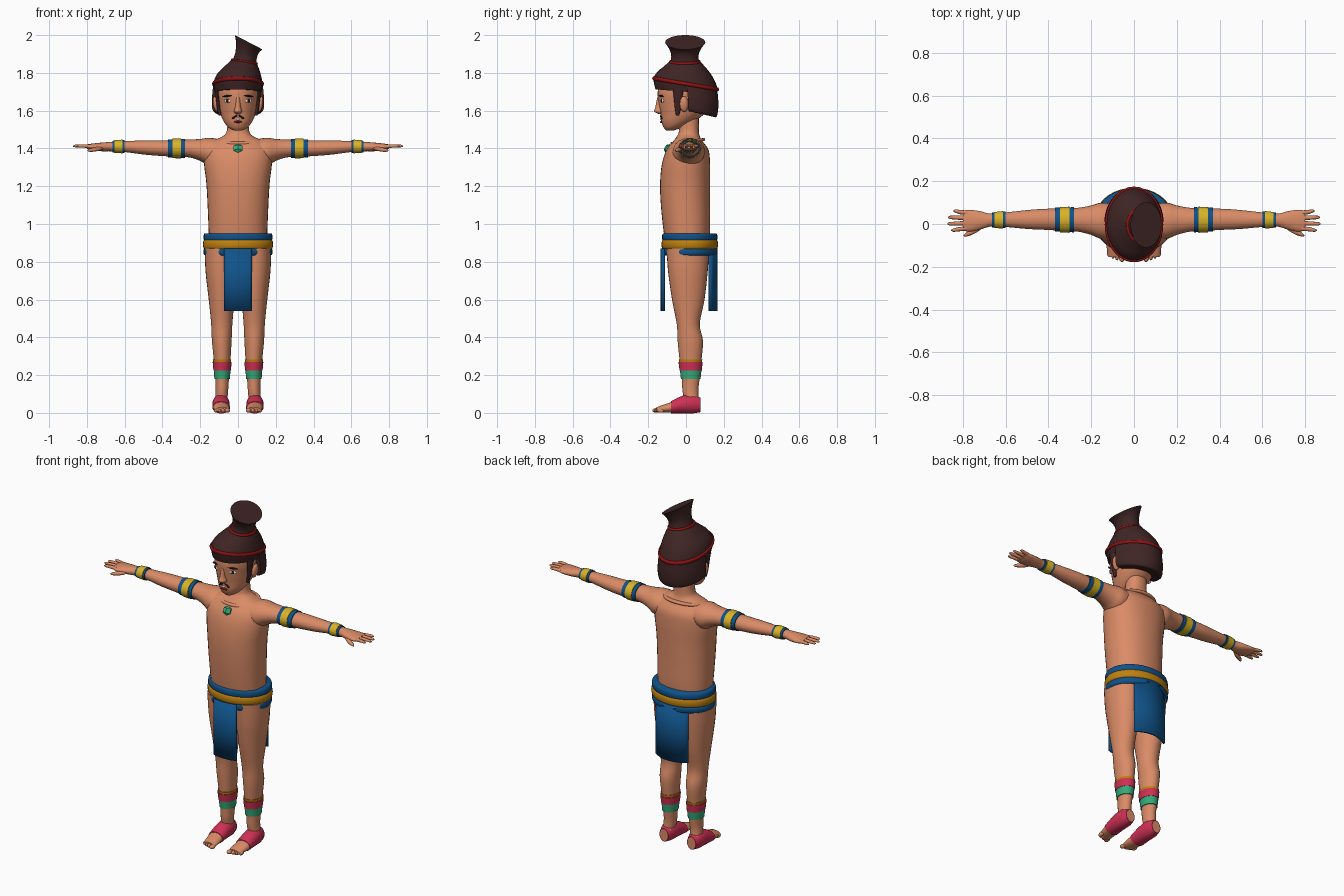
import bpy, bmesh, math
from mathutils import Vector, Euler

cube = bpy.data.objects.get("Cube")
if cube:
    bpy.data.objects.remove(cube, do_unlink=True)


def material(name, *rgb):
    m = bpy.data.materials.new(name)
    m.use_nodes = True
    m.diffuse_color = (*rgb, 1)
    m.node_tree.nodes["Principled BSDF"].inputs["Base Color"].default_value = (*rgb, 1)
    return m


SKIN = material("skin", .70, .26, .135)
HAIR = material("dark brown hair", .05, .018, .018)
RED = material("deep red", .28, .006, .006)
BLUE = material("blue cloth", .005, .085, .25)
GOLD = material("gold cloth", .52, .22, .005)
YELLOW = material("yellow metal", .70, .45, .02)
PINK = material("magenta cloth", .62, .03, .09)
GREEN = material("jade green", .035, .40, .19)
WHITE = material("white", .8, .78, .72)
BLACK = material("near black", .012, .008, .008)


def finish(name, bm, mat, angle=45):
    bmesh.ops.recalc_face_normals(bm, faces=bm.faces)
    me = bpy.data.meshes.new(name)
    bm.to_mesh(me)
    bm.free()
    me.materials.append(mat)
    ob = bpy.data.objects.new(name, me)
    bpy.context.collection.objects.link(ob)
    bpy.ops.object.select_all(action='DESELECT')
    ob.select_set(True)
    bpy.context.view_layer.objects.active = ob
    if angle:
        bpy.ops.object.shade_smooth_by_angle(angle=math.radians(angle))
    return ob


def refine(rings, k=4):
    """Smooth a list of rings with a spline through every number."""
    rings = [tuple(r) + (0,) * (7 - len(r)) for r in rings]
    p = [rings[0]] + rings + [rings[-1]]
    out = []
    for i in range(1, len(p) - 2):
        for j in range(k):
            f = j / k
            out.append(tuple(
                b + f * .5 * (c - a + f * (2*a - 5*b + 4*c - d + f * (3*(b - c) + d - a)))
                for a, b, c, d in zip(p[i-1], p[i], p[i+1], p[i+2])))
    return out + [rings[-1]]


def loft(name, rings, mat, axis='Z', n=28, power=1, side=1, half=False):
    """Skin elliptical rings (t, u, v, ru, rv, slope_u, slope_v) set along an axis."""
    bm = bmesh.new()
    loops = []
    for r in rings:
        t, u, v, ru, rv, su, sv = tuple(r) + (0,) * (7 - len(r))
        loop = []
        for i in range(n):
            a = math.pi * i / (n - 1) if half else 2 * math.pi * i / n
            c, s = math.cos(a), math.sin(a)
            du = ru * math.copysign(abs(c) ** power, c)
            dv = rv * math.copysign(abs(s) ** power, s)
            w = t + su * du + sv * dv
            x, y, z = {'X': (w, u + du, v + dv), 'Y': (u + du, w, v + dv),
                       'Z': (u + du, v + dv, w)}[axis]
            loop.append(bm.verts.new((x * side, y, z)))
        loops.append(loop)
    for lo, hi in zip(loops, loops[1:]):
        for i in range(n):
            j = (i + 1) % n
            bm.faces.new((lo[i], lo[j], hi[j], hi[i]))
    bm.faces.new(loops[0][::-1])
    bm.faces.new(loops[-1])
    return finish(name, bm, mat)


def sample(rings, t):
    for a, b in zip(rings, rings[1:]):
        if a[0] <= t <= b[0]:
            f = (t - a[0]) / (b[0] - a[0])
            return tuple(p + (q - p) * f for p, q in zip(a, b))


def band(name, rings, t0, t1, grow, mat, axis, side):
    """A cuff that follows the limb between two stations."""
    cuff = []
    for i in range(5):
        r = list(sample(rings, t0 + (t1 - t0) * i / 4))
        r[3] += grow
        r[4] += grow
        cuff.append(r)
    loft(name, cuff, mat, axis, side=side)


def hoop(name, t, height, ring, mat, bulge=.008):
    """A rounded band around the body."""
    u, v, ru, rv, su, sv = ring
    rows = []
    for i in range(7):
        a = math.pi * (i / 6 - .5)
        g = bulge * math.cos(a)
        rows.append((t + height / 2 * math.sin(a), u, v, ru + g, rv + g, su, sv))
    loft(name, rows, mat, n=36)


def blob(name, loc, size, mat, rot=(0, 0, 0), seg=16):
    bm = bmesh.new()
    bmesh.ops.create_uvsphere(bm, u_segments=seg, v_segments=seg // 2, radius=1)
    e = Euler(rot).to_matrix()
    for v in bm.verts:
        v.co = e @ Vector(c * s for c, s in zip(v.co, size)) + Vector(loc)
    return finish(name, bm, mat, 0 if seg < 10 else 60)


# Torso and neck
loft("torso", refine([
    (.79, 0, .01, .15, .10), (.95, 0, .005, .155, .122), (1.1, 0, -.003, .161, .13),
    (1.22, 0, -.005, .168, .132), (1.32, 0, 0, .18, .127), (1.39, 0, .008, .178, .112),
    (1.435, 0, .01, .145, .08), (1.462, 0, .012, .085, .062), (1.49, 0, .015, .06, .053),
    (1.56, 0, .015, .056, .053), (1.62, 0, .015, .056, .053)]), SKIN, n=36, power=.9)
hoop("necklace", 1.437, .016, (0, .01, .118, .083, 0, .12), SKIN, .009)
blob("pendant", (0, -.098, 1.40), (.03, .017, .026), GREEN, (-.5, 0, 0), 6)

# Belt and hanging cloths
for name, z, h, g, mat in (("belt_top", .93, .042, 0, BLUE), ("belt_bottom", .853, .038, 0, BLUE),
                           ("belt_sash", .892, .048, .003, GOLD)):
    hoop(name, z, h, (0, .02, .175 + g, .139 + g, 0, 0), mat)


def cloth(name, half_width, y_mid, y_edge, thick):
    bm = bmesh.new()
    cols = []
    for i in range(11):
        f = i / 5 - 1
        y = y_mid + (y_edge - y_mid) * f * f
        cols.append([bm.verts.new((half_width * f, y, z)) for z in (.54, .70, .87)])
    for a, b in zip(cols, cols[1:]):
        for j in range(2):
            bm.faces.new((a[j], b[j], b[j+1], a[j+1]))
    ob = finish(name, bm, BLUE)
    mod = ob.modifiers.new("thickness", 'SOLIDIFY')
    mod.thickness, mod.offset = thick, 0


cloth("front_cloth", .072, -.129, -.118, .012)
cloth("back_cloth", .105, .162, .125, .012)

# Limbs, built once per side
LEG = refine([(.06, .09, .03, .033, .038), (.12, .085, .023, .033, .042), (.18, .084, .025, .036, .047),
              (.28, .084, .024, .044, .058), (.38, .086, .023, .052, .067), (.47, .086, .012, .056, .061),
              (.60, .087, .012, .068, .086), (.75, .091, .01, .081, .105), (.87, .092, .01, .084, .113)])
ARM = refine([(.08, .01, 1.385, .08, .06), (.15, .015, 1.382, .085, .074), (.20, .018, 1.392, .069, .058),
              (.26, .02, 1.40, .056, .047), (.33, .02, 1.40, .052, .044), (.42, .022, 1.402, .049, .041),
              (.50, .021, 1.405, .044, .037), (.60, .02, 1.41, .034, .029), (.67, .018, 1.41, .03, .025),
              (.72, .017, 1.408, .043, .023), (.77, .015, 1.408, .051, .018), (.80, .016, 1.41, .046, .011)])
FOOT = refine([(-.155, .082, .016, .036, .014), (-.12, .085, .022, .041, .021), (-.08, .089, .029, .043, .028),
               (-.03, .09, .042, .042, .041), (.01, .09, .048, .041, .047), (.05, .09, .048, .039, .046),
               (.078, .09, .042, .025, .034)])

for s, tag in ((1, "left_"), (-1, "right_")):
    loft(tag + "leg", LEG, SKIN, side=s)
    for part, a, b, g, mat in (("green_legband", .18, .225, .005, GREEN),
                               ("magenta_legband", .225, .27, .007, PINK),
                               ("gold_legband", .27, .283, .004, GOLD)):
        band(tag + part, LEG, a, b, g, mat, 'Z', s)
    loft(tag + "foot", FOOT, SKIN, 'Y', side=s)
    band(tag + "foot_wrap", FOOT, -.08, .0779, .004, PINK, 'Y', s)
    for i in range(4):
        big = i == 0
        blob(tag + "toe", (s * (.056 + .019 * i + .004 * (not big)), -.158 + .008 * i, .013),
             (.014 if big else .01, .02, .012), SKIN)

    loft(tag + "arm", ARM, SKIN, 'X', side=s)
    for part, a, b, g, mat in (("upper_armlet", .28, .37, .005, BLUE), ("upper_armlet_centre", .302, .346, .008, YELLOW),
                               ("bracelet", .60, .665, .005, BLUE), ("bracelet_centre", .612, .653, .008, YELLOW)):
        band(tag + part, ARM, a, b, g, mat, 'X', s)
    for i, tip in enumerate((.855, .873, .87, .845)):
        y = -.02 + .024 * i
        spread = y + (y - .016) * .25
        loft(tag + "finger", [(.78, y, 1.41, .011, .010), (.82, (y + spread) / 2, 1.413, .010, .009),
                              (tip - .01, spread, 1.413, .008, .007), (tip, spread, 1.412, .003, .003)],
             SKIN, 'X', n=10, side=s)
    blob(tag + "thumb", (s * .755, -.036, 1.395), (.048, .012, .011), SKIN, (0, .15 * s, -.45 * s))

# Head
HEAD = refine([(1.495, 0, -.085, .022, .02), (1.51, 0, -.07, .05, .048), (1.54, 0, -.045, .074, .085),
               (1.58, 0, -.02, .092, .114), (1.63, 0, -.003, .104, .14), (1.70, 0, 0, .113, .15),
               (1.78, 0, 0, .10, .13)])
loft("head", HEAD, SKIN, n=36)
loft("nose", refine([(1.583, 0, -.132, .012, .014), (1.596, 0, -.138, .022, .03),
                     (1.62, 0, -.138, .015, .024), (1.67, 0, -.138, .010, .014)]), SKIN, n=16)


def on_face(x, z):
    _, _, cy, rx, ry = sample(HEAD, z)[:5]
    return (x, cy - ry * math.sqrt(1 - (x / rx) ** 2), z)


for s, tag in ((1, "left_"), (-1, "right_")):
    turn = .42 * s
    blob(tag + "eye_white", on_face(s * .055, 1.652), (.021, .005, .010), WHITE, (0, 0, turn))
    blob(tag + "iris", on_face(s * .055, 1.652), (.010, .008, .010), BLACK, (0, 0, turn))
    blob(tag + "eyebrow", on_face(s * .055, 1.678), (.030, .006, .005), BLACK, (0, .12 * s, turn))
    blob(tag + "moustache", on_face(s * .019, 1.566), (.019, .006, .005), BLACK, (0, .6 * s, .2 * s))
    blob(tag + "ear", (s * .118, -.01, 1.635), (.014, .024, .042), SKIN, (0, .15 * s, 0))
    loft(tag + "sideburn", [(1.575, .095, -.045, .008, .008), (1.61, .102, -.043, .009, .016),
                            (1.72, .112, -.04, .012, .03)], HAIR, n=12, side=s)
blob("teeth", on_face(0, 1.556), (.009, .005, .007), WHITE)
blob("lips", on_face(0, 1.541), (.022, .007, .006), RED)

# Hair: back mass, cap, topknot and ties
loft("back_hair", refine([(1.597, 0, .015, .105, .12, 0, -.2), (1.605, 0, .012, .134, .15, 0, -.25),
                          (1.66, 0, .01, .138, .162, 0, -.2), (1.73, 0, .005, .132, .162, 0, -.17)]),
     HAIR, half=True)
loft("hair_cap", refine([(1.70, 0, -.002, .122, .16, 0, -.08), (1.742, 0, -.002, .13, .17, 0, -.17),
                         (1.79, .004, -.002, .117, .147, 0, -.12), (1.83, .016, -.004, .092, .112, 0, -.05),
                         (1.865, .033, -.006, .063, .076, -.1, 0)]), HAIR, n=36)
loft("topknot", refine([(1.85, .034, -.006, .065, .078, -.15, 0), (1.89, .042, -.006, .057, .072, -.25, 0),
                        (1.93, .05, -.005, .06, .085, -.4, 0), (1.962, .057, -.004, .073, .106, -.52, 0)]),
     HAIR, n=36)
hoop("head_tie", 1.742, .02, (0, -.002, .130, .17, 0, -.17), RED, .007)
hoop("topknot_tie", 1.859, .014, (.034, -.006, .065, .078, -.15, 0), RED, .006)
